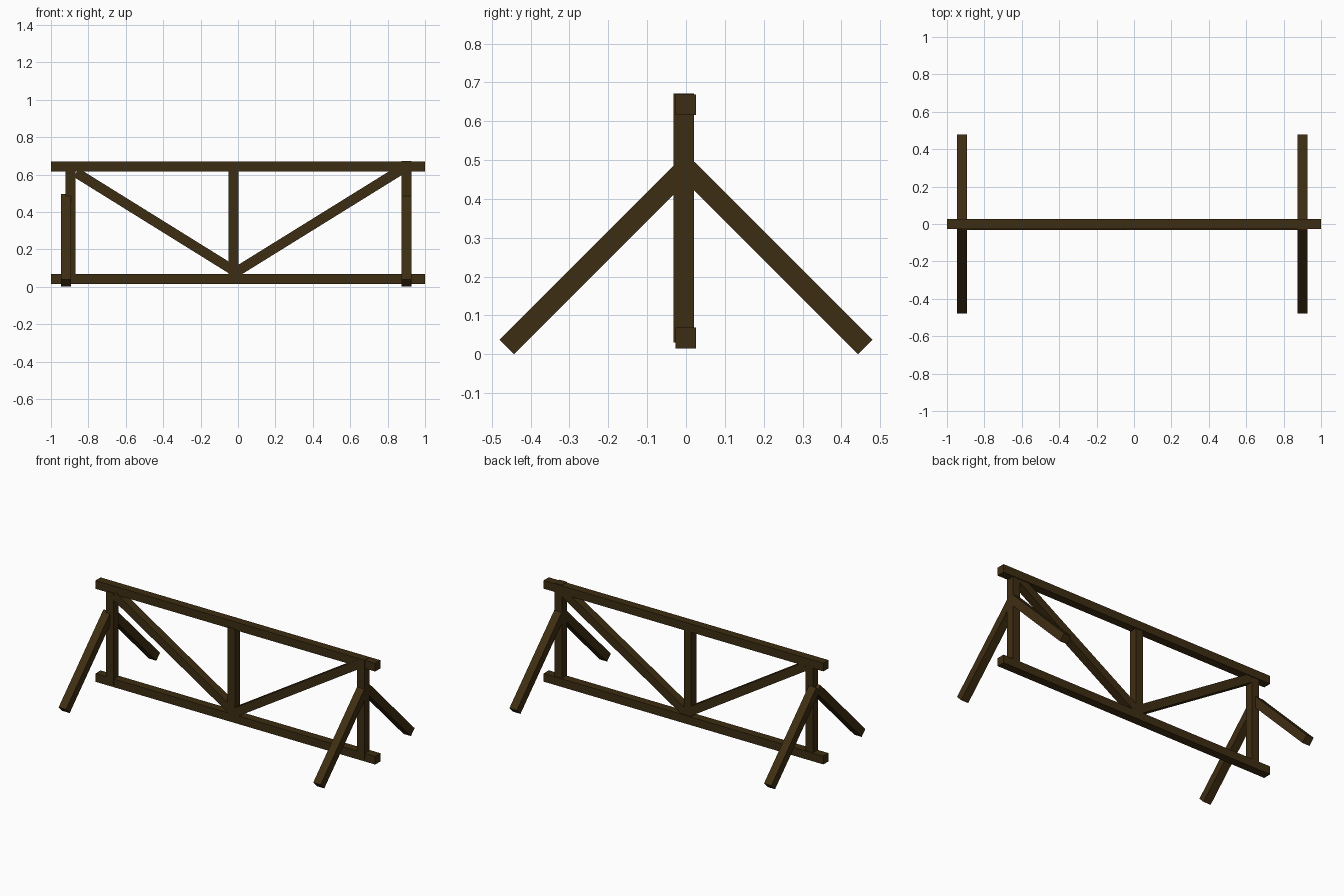
import bpy
import math
from mathutils import Vector, Matrix

cube = bpy.data.objects.get("Cube")
if cube:
    bpy.data.objects.remove(cube, do_unlink=True)

wood = bpy.data.materials.new("dark brown wood")
wood.use_nodes = True
wood.diffuse_color = (0.048, 0.026, 0.006, 1)
bsdf = wood.node_tree.nodes["Principled BSDF"]
bsdf.inputs["Base Color"].default_value = wood.diffuse_color
bsdf.inputs["Roughness"].default_value = 0.9

T = 0.053    # timber thickness
FY = -0.006  # frame timbers sit slightly forward of the rails


def beam(name, start, end, side):
    """Square timber from start to end; side is the direction of one face."""
    a, b = Vector(start), Vector(end)
    along = (b - a).normalized()
    side = Vector(side)
    rot = Matrix((side, along.cross(side), along)).transposed()
    bpy.ops.mesh.primitive_cube_add(size=1)
    ob = bpy.context.object
    ob.name = name
    size = Matrix.Diagonal((T, T, (b - a).length, 1))
    ob.data.transform(Matrix.Translation((a + b) / 2) @ rot.to_4x4() @ size)
    ob.data.materials.append(wood)
    return ob


Y = (0, 1, 0)
X = (1, 0, 0)

# Long rails
beam("top_rail", (-1, -0.001, 0.643), (1, -0.001, 0.643), Y)
beam("bottom_rail", (-1, -0.001, 0.042), (1, -0.001, 0.042), Y)

# Upright posts
beam("right_post", (-0.895, FY, 0.03), (-0.895, FY, 0.625), Y)
beam("middle_post", (-0.025, FY, 0.06), (-0.025, FY, 0.625), Y)
beam("left_post", (0.9, FY, 0.03), (0.9, FY, 0.672), Y)

# Diagonal braces meeting at the foot of the middle post
beam("right_brace", (-0.865, FY, 0.61), (-0.02, FY, 0.085), Y)
beam("left_brace", (0.89, FY, 0.637), (-0.01, FY, 0.079), Y)

# Splayed legs at both ends
for end, x in (("right", -0.92), ("left", 0.9)):
    for face, s in (("front", -1), ("back", 1)):
        beam(f"{end}_{face}_leg", (x, s * 0.461, 0.019),
             (x, s * 0.003, 0.477), X)
